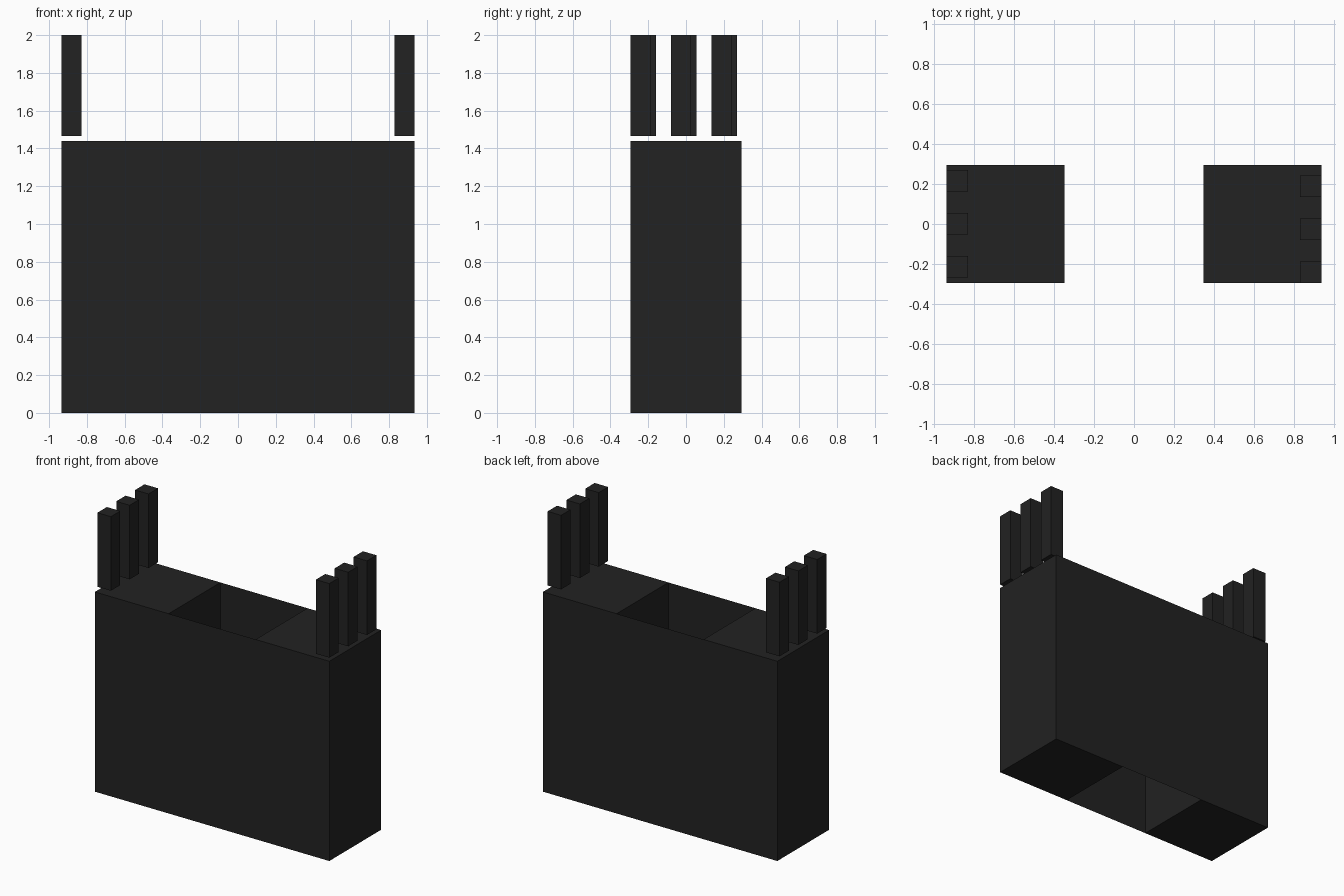
import bpy
import bmesh
from mathutils import Matrix, Vector

if "Cube" in bpy.data.objects:
    bpy.data.objects.remove(bpy.data.objects["Cube"])

OUTER, INNER, DEPTH = 0.935, 0.347, 0.295
BODY_TOP, POST_BASE, POST_TOP = 1.44, 1.466, 2.0
POST = 0.107

charcoal = bpy.data.materials.new("charcoal")
charcoal.use_nodes = True
colour = (0.016, 0.016, 0.016, 1)
charcoal.diffuse_color = colour
charcoal.node_tree.nodes["Principled BSDF"].inputs["Base Color"].default_value = colour


def finish(name, bm):
    mesh = bpy.data.meshes.new(name)
    bm.to_mesh(mesh)
    bm.free()
    mesh.materials.append(charcoal)
    obj = bpy.data.objects.new(name, mesh)
    bpy.context.collection.objects.link(obj)


def box(name, low, high):
    low, high = Vector(low), Vector(high)
    bm = bmesh.new()
    place = Matrix.Translation((low + high) / 2) @ Matrix.Diagonal((*(high - low), 1))
    bmesh.ops.create_cube(bm, size=1, matrix=place)
    finish(name, bm)


def sheet(name, y, facing):
    bm = bmesh.new()
    corners = [(-INNER, 0), (INNER, 0), (INNER, BODY_TOP), (-INNER, BODY_TOP)]
    bm.faces.new([bm.verts.new((x * facing, y, z)) for x, z in corners])
    finish(name, bm)


# Closed square towers, each with a row of three floating posts on its outer edge
for side, x0, x1, post_x, first_y in (
    ("right", -OUTER, -INNER, -OUTER, -0.266),
    ("left", INNER, OUTER, OUTER - POST, -DEPTH),
):
    box(side + "_tower", (x0, -DEPTH, 0), (x1, DEPTH, BODY_TOP))
    for i in range(3):
        y = first_y + i * 0.2145
        box(f"{side}_post_{i + 1}", (post_x, y, POST_BASE), (post_x + POST, y + POST, POST_TOP))

# Thin panels joining the towers around the open shaft
sheet("front_panel", -DEPTH, 1)
sheet("back_panel", DEPTH, -1)
